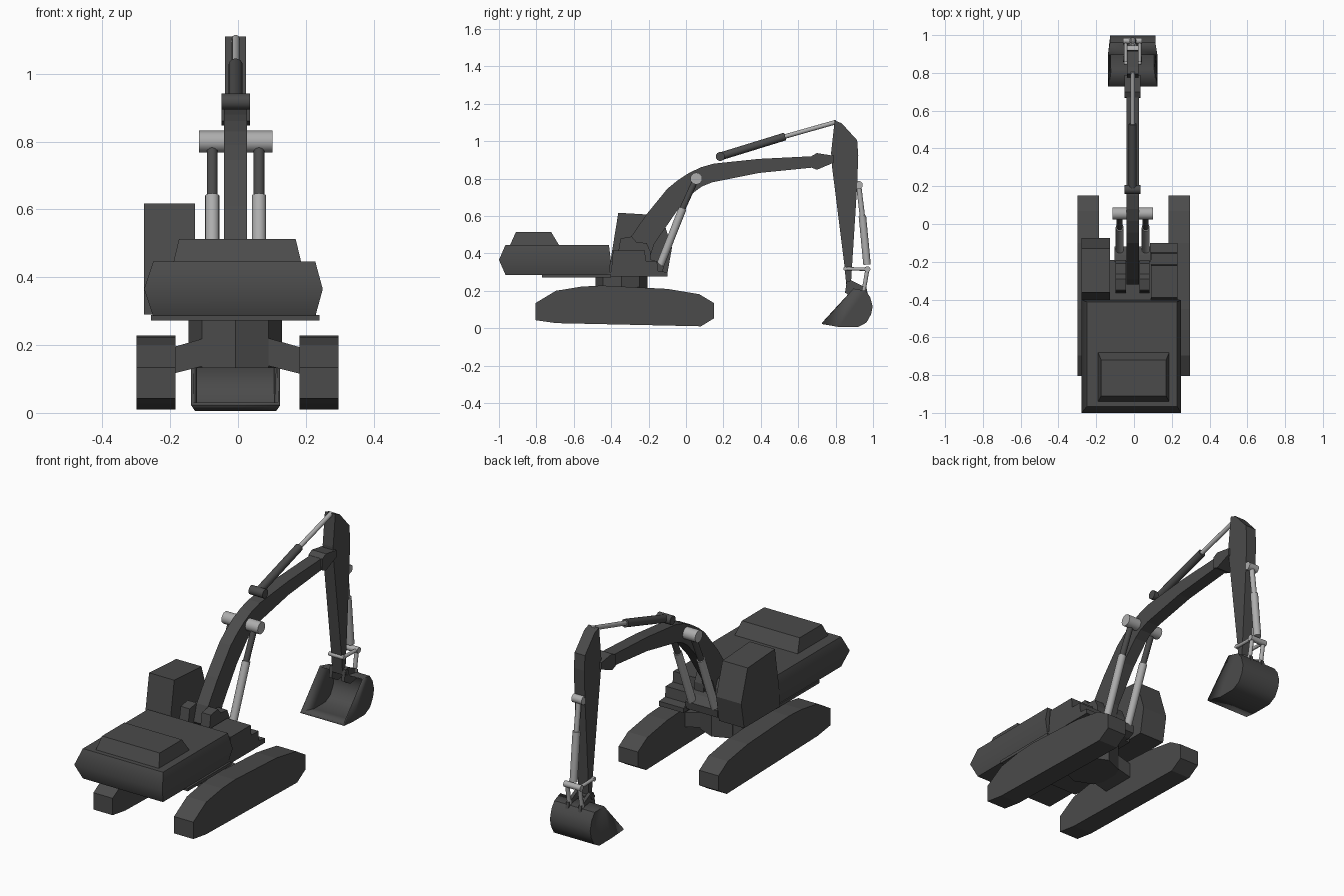
import bpy, bmesh, math
from mathutils import Vector

if "Cube" in bpy.data.objects:
    bpy.data.objects.remove(bpy.data.objects["Cube"])

C = -0.007  # centre line of the boom and its linkage


def material(name, v):
    m = bpy.data.materials.new(name)
    m.diffuse_color = (v, v, v, 1)
    m.use_nodes = True
    m.node_tree.nodes["Principled BSDF"].inputs["Base Color"].default_value = m.diffuse_color
    return m


DARK = material("dark_paint", 0.07)
LIGHT = material("bare_metal", 0.42)


def finish(name, bm, mat, angle=None):
    bmesh.ops.recalc_face_normals(bm, faces=bm.faces)
    me = bpy.data.meshes.new(name)
    bm.to_mesh(me)
    bm.free()
    ob = bpy.data.objects.new(name, me)
    bpy.context.collection.objects.link(ob)
    me.materials.append(mat)
    if angle:
        bpy.ops.object.select_all(action='DESELECT')
        ob.select_set(True)
        bpy.context.view_layer.objects.active = ob
        bpy.ops.object.shade_smooth_by_angle(angle=math.radians(angle))
    return ob


def extrude(name, profile, x0, x1, mat=DARK):
    """Side profile of (y, z) points pulled from x0 to x1."""
    bm = bmesh.new()
    f = bm.faces.new([bm.verts.new((x0, y, z)) for y, z in profile])
    r = bmesh.ops.extrude_face_region(bm, geom=[f])
    vs = [g for g in r["geom"] if isinstance(g, bmesh.types.BMVert)]
    bmesh.ops.translate(bm, vec=(x1 - x0, 0, 0), verts=vs)
    return finish(name, bm, mat)


def loft(name, rings, mat=DARK, angle=None):
    """Stack of rectangles (z, x0, x1, y0, y1)."""
    bm = bmesh.new()
    rows = [[bm.verts.new(p) for p in ((a, c, z), (b, c, z), (b, d, z), (a, d, z))]
            for z, a, b, c, d in rings]
    for lo, hi in zip(rows, rows[1:]):
        for i in range(4):
            j = (i + 1) % 4
            bm.faces.new((lo[i], lo[j], hi[j], hi[i]))
    bm.faces.new(rows[0])
    bm.faces.new(rows[-1])
    return finish(name, bm, mat, angle)


def box(name, x0, x1, y0, y1, z0, z1, mat=DARK):
    return loft(name, [(z0, x0, x1, y0, y1), (z1, x0, x1, y0, y1)], mat)


def rod(name, a, b, r, mat=LIGHT, n=16):
    a, b = Vector(a), Vector(b)
    bm = bmesh.new()
    bmesh.ops.create_cone(bm, cap_ends=True, segments=n, radius1=r, radius2=r, depth=(b - a).length)
    rot = Vector((0, 0, 1)).rotation_difference(b - a).to_matrix().to_4x4()
    bm.transform(rot)
    bmesh.ops.translate(bm, vec=(a + b) / 2, verts=bm.verts)
    return finish(name, bm, mat, 40 if n > 8 else None)


def pin(name, y, z, r, half, mat=LIGHT):
    return rod(name, (C - half, y, z), (C + half, y, z), r, mat)


# Tracks and the arms that carry them
track = [(-.805, .134), (-.695, .2), (-.56, .222), (-.45, .228), (-.1, .21), (.07, .182),
         (.15, .134), (.15, .053), (.08, .01), (-.695, .027), (-.805, .043)]
for s, side in ((-1, "left"), (1, "right")):
    extrude(side + "_track", track, s * .183 - .001, s * .298 - .001)
    bm = bmesh.new()
    ends = [[bm.verts.new((s * x - .005, y, z)) for y, z in ((-.44, lo), (-.25, lo), (-.25, hi), (-.44, hi))]
            for x, lo, hi in ((.05, .15, .233), (.19, .115, .193))]
    for i in range(4):
        j = (i + 1) % 4
        bm.faces.new((ends[0][i], ends[0][j], ends[1][j], ends[1][i]))
    bm.faces.new(ends[0])
    bm.faces.new(ends[1])
    finish(side + "_track_arm", bm, DARK)
rod("swing_column", (-.008, -.345, .132), (-.008, -.345, .28), .138, DARK, 8)

# Upper body
box("deck_plate", -.257, .24, -.77, -.4, .272, .288)
box("deck_front_right", .085, .23, -.42, -.1, .275, .3)
box("deck_front_middle", -.13, .09, -.42, -.19, .275, .36)
loft("engine_house", [(.285, -.25, .228, -.965, -.412), (.365, -.277, .25, -1, -.402),
                      (.446, -.25, .228, -.965, -.412)], angle=52)
loft("engine_hood", [(.446, -.19, .186, -.94, -.68), (.513, -.174, .17, -.91, -.72)])
extrude("cab", [(-.408, .29), (-.402, .37), (-.362, .617), (-.13, .603), (-.075, .43), (-.1, .29)], -.277, -.127)
extrude("side_step_box", [(-.402, .28), (-.39, .416), (-.22, .416), (-.215, .36), (-.155, .36),
                          (-.15, .305), (-.1, .3), (-.1, .28)], .09, .23)

# Boom mount: two cheeks and a nose for the lift cylinders
cheek = [(-.37, .28), (-.36, .42), (-.35, .48), (-.29, .49), (-.265, .46), (-.21, .455), (-.19, .41), (-.19, .28)]
for s, side in ((-1, "left"), (1, "right")):
    extrude(side + "_boom_cheek", cheek, C + s * .036, C + s * .09)
extrude("cylinder_mount", [(-.2, .275), (-.2, .37), (-.165, .36), (-.12, .33), (-.125, .29), (-.16, .275)],
        C - .095, C + .095)

# Boom, its flared tip, and the stick
boom = [(-.32, .4), (-.293, .49), (-.21, .61), (-.1, .745), (-.045, .79), (.016, .83), (.08, .86), (.15, .88),
        (.39, .905), (.69, .92), (.69, .86), (.39, .83), (.14, .78), (.085, .758), (.043, .727),
        (-.05, .625), (-.17, .45), (-.2, .36), (-.29, .36)]
extrude("boom", boom, C - .034, C + .034)
extrude("boom_tip", [(.67, .92), (.7, .936), (.79, .922), (.79, .885), (.7, .847), (.667, .86)], C - .042, C + .042)
stick = [(.795, 1.11), (.832, 1.096), (.915, 1.005), (.921, .925), (.915, .76), (.882, .24), (.875, .21),
         (.858, .22), (.845, .353), (.78, .87), (.776, .94)]
extrude("stick", stick, C - .031, C + .031)

# Lift cylinders
pin("lift_pin", .055, .8, .032, .108)
for s, side in ((-1, "left"), (1, "right")):
    x = C + s * .069
    rod(side + "_lift_barrel", (x, -.145, .32), (x, -.018, .64), .021)
    rod(side + "_lift_rod", (x, -.018, .64), (x, .05, .79), .016, DARK)
    rod(side + "_lift_foot", (x - .022, -.15, .31), (x + .022, -.15, .31), .025, DARK)

# Stick cylinder
pin("stick_cylinder_pin", .183, .918, .024, .042, DARK)
rod("stick_barrel", (C, .183, .918), (C, .53, 1.025), .021, DARK)
rod("stick_rod", (C, .53, 1.025), (C, .805, 1.103), .012)

# Bucket cylinder and linkage
pin("bucket_cylinder_pin", .923, .765, .022, .03)
rod("bucket_rod", (C, .923, .765), (C, .943, .6), .014)
rod("bucket_barrel", (C, .943, .6), (C, .968, .34), .02)
pin("link_pin_outer", .97, .315, .016, .05)
pin("link_pin_inner", .852, .318, .011, .045)
for s, side in ((-1, "left"), (1, "right")):
    x = C + s * .037
    rod(side + "_guide_link", (x, .845, .318), (x, .972, .315), .009)
    rod(side + "_bucket_link", (x, .97, .315), (x, .95, .2), .011)
    extrude(side + "_bucket_ear", [(.85, .19), (.86, .25), (.885, .255), (.965, .215), (.975, .17), (.9, .16)],
            x - .009, x + .009)
pin("bucket_pin", .872, .232, .014, .05, DARK)

# Bucket: open tray, slightly wider at the lip
tray = [(.727, .022), (.82, .006), (.92, .006), (.965, .03), (.99, .075), (.998, .115), (.985, .165), (.96, .2),
        (.895, .212)]
bm = bmesh.new()
sides = []
for s in (-1, 1):
    sides.append([bm.verts.new((C + s * (.131 if i in (0, len(tray) - 1) else .12), y, z))
                  for i, (y, z) in enumerate(tray)])
for i in range(len(tray) - 1):
    bm.faces.new((sides[0][i], sides[0][i + 1], sides[1][i + 1], sides[1][i]))
for row in sides:
    bm.faces.new(row)
bucket = finish("bucket", bm, DARK, 40)
shell = bucket.modifiers.new("thickness", 'SOLIDIFY')
shell.thickness = .01
shell.offset = -1
